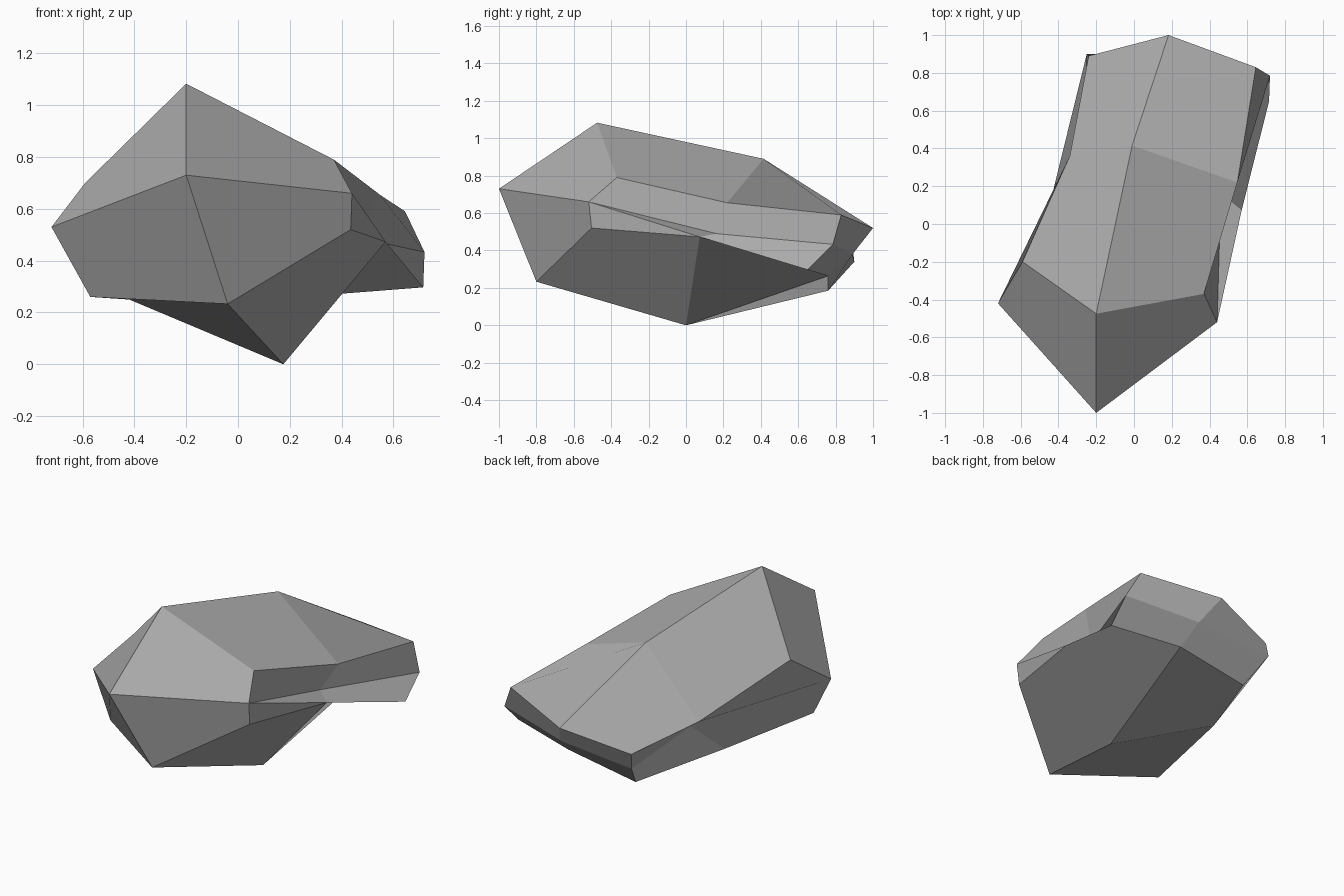
import bpy, bmesh

if "Cube" in bpy.data.objects:
    bpy.data.objects.remove(bpy.data.objects["Cube"])

# Three eight-sided rings along y, each starting at the ridge and going round by the right side
front_ring = [(-.20, -.475, 1.083), (.37, -.37, .79), (.44, -.52, .66), (.435, -.505, .52),
              (-.04, -.80, .233), (-.57, -.46, .26), (-.72, -.42, .53), (-.59, -.20, .70)]
waist_ring = [(-.01, .415, .89), (.547, .22, .655), (.46, .163, .49), (.57, .073, .473),
              (.175, 0, 0), (-.42, .21, .25), (-.27, .34, .40), (-.34, .36, .455)]
back_ring = [(.183, 1, .52), (.645, .83, .59), (.72, .785, .433), (.715, .65, .297),
             (.29, .76, .264), (-.18, .76, .185), (-.25, .90, .34), (-.24, .89, .425)]
front_tip, back_tip = (-.20, -1, .73), (.26, .89, .38)

bm = bmesh.new()
rings = [[bm.verts.new(p) for p in ring] for ring in (front_ring, waist_ring, back_ring)]


def bridge(a, b, folded=()):
    """Join two rings with quads; folded sides are split along a diagonal."""
    for i in range(8):
        j = (i + 1) % 8
        if i in folded:
            bm.faces.new((a[i], b[i], b[j]))
            bm.faces.new((a[i], b[j], a[j]))
        else:
            bm.faces.new((a[i], b[i], b[j], a[j]))


def cap(ring, tip):
    """Close a ring with four facets meeting at a tip."""
    t = bm.verts.new(tip)
    for i in range(0, 8, 2):
        bm.faces.new((t, ring[i], ring[i + 1], ring[(i + 2) % 8]))


# Sides and ends of the rock
bridge(rings[0], rings[1], folded=(2,))
bridge(rings[1], rings[2])
cap(rings[0], front_tip)
cap(rings[2], back_tip)
bmesh.ops.recalc_face_normals(bm, faces=bm.faces)

mesh = bpy.data.meshes.new("rock")
bm.to_mesh(mesh)
bm.free()
rock = bpy.data.objects.new("rock", mesh)
bpy.context.collection.objects.link(rock)

# Plain grey stone
stone = bpy.data.materials.new("grey stone")
stone.diffuse_color = (.42, .42, .42, 1)
stone.use_nodes = True
stone.node_tree.nodes["Principled BSDF"].inputs["Base Color"].default_value = stone.diffuse_color
mesh.materials.append(stone)
